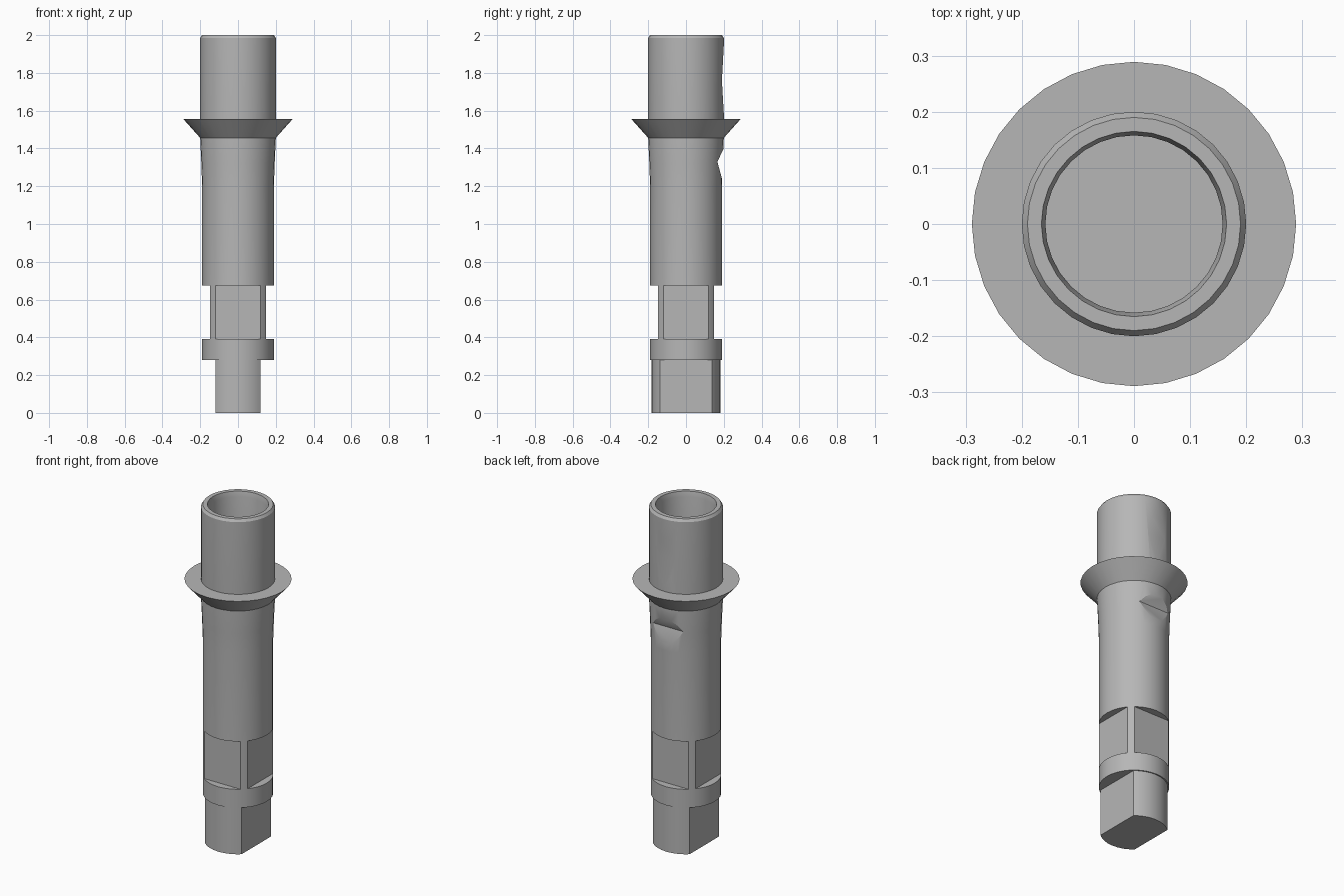
import bpy, bmesh, math

cube = bpy.data.objects.get("Cube")
if cube:
    bpy.data.objects.remove(cube)

steel = bpy.data.materials.new("grey_metal")
steel.use_nodes = True
GREY = (0.47, 0.47, 0.47, 1)
steel.diffuse_color = GREY
steel.node_tree.nodes["Principled BSDF"].inputs["Base Color"].default_value = GREY


def finish(name, bm):
    bmesh.ops.recalc_face_normals(bm, faces=bm.faces[:])
    mesh = bpy.data.meshes.new(name)
    bm.to_mesh(mesh)
    bm.free()
    mesh.materials.append(steel)
    obj = bpy.data.objects.new(name, mesh)
    bpy.context.collection.objects.link(obj)
    return obj


def smooth(obj):
    bpy.ops.object.select_all(action='DESELECT')
    obj.select_set(True)
    bpy.context.view_layer.objects.active = obj
    bpy.ops.object.shade_smooth_by_angle(angle=math.radians(25))


def lathe(name, profile, sides=32):
    """Revolve (radius, height) points and cap both ends."""
    bm = bmesh.new()
    rings = []
    for r, z in profile:
        rings.append([bm.verts.new((r * math.cos(a), r * math.sin(a), z))
                      for a in (math.tau * i / sides for i in range(sides))])
    for low, high in zip(rings, rings[1:]):
        for i in range(sides):
            j = (i + 1) % sides
            bm.faces.new((low[i], low[j], high[j], high[i]))
    bm.faces.new(rings[0])
    bm.faces.new(rings[-1])
    return finish(name, bm)


def flatted_rod(name, radius, z0, z1, flats):
    """Round rod trimmed by flat planes given as (axis x, axis y, distance)."""
    obj = lathe(name, [(radius, z0), (radius, z1)])
    bm = bmesh.new()
    bm.from_mesh(obj.data)
    for nx, ny, dist in flats:
        cut = bmesh.ops.bisect_plane(
            bm, geom=bm.verts[:] + bm.edges[:] + bm.faces[:],
            plane_co=(nx * dist, ny * dist, 0), plane_no=(nx, ny, 0),
            clear_outer=True)
        edges = [e for e in cut["geom_cut"] if isinstance(e, bmesh.types.BMEdge)]
        bmesh.ops.holes_fill(bm, edges=edges)
    bmesh.ops.recalc_face_normals(bm, faces=bm.faces[:])
    bm.to_mesh(obj.data)
    bm.free()
    smooth(obj)


def notch(target, name, apex, low, high):
    """Cut a V-shaped groove across the back of the target."""
    bm = bmesh.new()
    far = 0.3
    section = [apex, low, (far, low[1]), (far, high[1]), high]
    face = bm.faces.new([bm.verts.new((-0.25, y, z)) for y, z in section])
    out = bmesh.ops.extrude_face_region(bm, geom=[face])
    bmesh.ops.translate(bm, vec=(0.5, 0, 0),
                        verts=[v for v in out["geom"] if isinstance(v, bmesh.types.BMVert)])
    cutter = finish(name, bm)
    cutter.hide_render = True
    mod = target.modifiers.new(name, 'BOOLEAN')
    mod.operation = 'DIFFERENCE'
    mod.solver = 'EXACT'
    mod.object = cutter
    bpy.ops.object.select_all(action='DESELECT')
    bpy.context.view_layer.objects.active = target
    target.select_set(True)
    bpy.ops.object.modifier_apply(modifier=name)
    bpy.data.objects.remove(cutter)


# Hollow upper shaft with chamfered rim and blind bore
shaft = lathe("shaft", [
    (0.19, 0.675), (0.19, 1.2), (0.194, 1.32), (0.2, 1.45), (0.2, 1.985),
    (0.19, 2.0), (0.165, 2.0), (0.158, 1.97), (0.158, 1.3)])
notch(shaft, "back_notch", (0.166, 1.33), (0.196, 1.22), (0.205, 1.41))
notch(shaft, "upper_flat", (0.19, 1.76), (0.201, 1.57), (0.201, 1.96))
smooth(shaft)

# Conical flange with a flat top
smooth(lathe("flange", [(0.195, 1.45), (0.289, 1.555), (0.195, 1.555)]))

# Square neck, round collar and two-sided tang
flatted_rod("square_neck", 0.19, 0.385, 0.68,
            [(1, 0, 0.147), (-1, 0, 0.147), (0, 1, 0.147), (0, -1, 0.147)])
smooth(lathe("collar", [(0.19, 0.28), (0.19, 0.39)]))
flatted_rod("tang", 0.183, 0.0, 0.285, [(1, 0, 0.12), (-1, 0, 0.12)])
